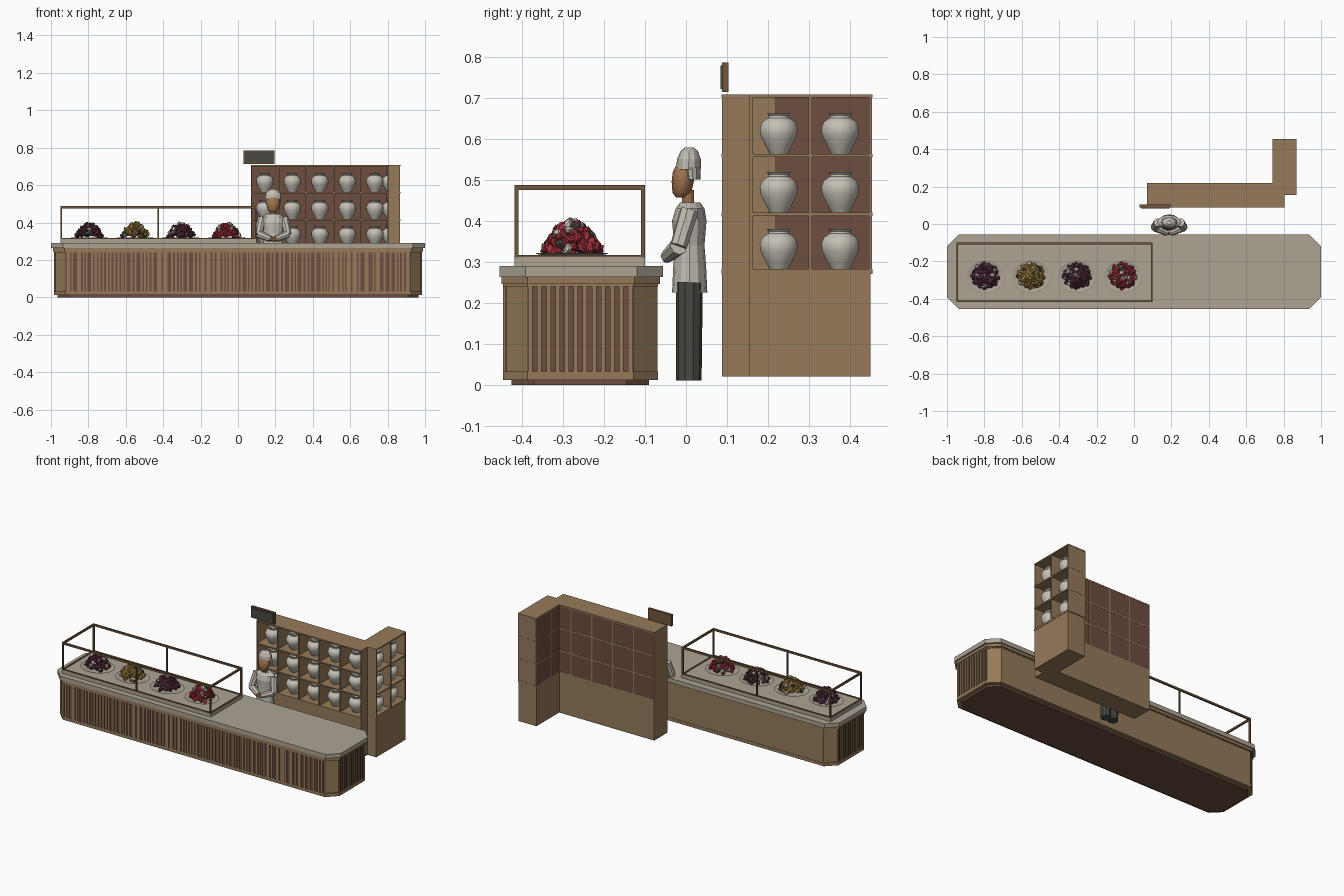
import bpy, bmesh, math, random
from mathutils import Matrix, Vector

random.seed(4)
if "Cube" in bpy.data.objects:
    bpy.data.objects.remove(bpy.data.objects["Cube"])


def material(name, *srgb):
    m = bpy.data.materials.new(name)
    m.use_nodes = True
    col = [(c / 255 / 12.92) if c < 11 else ((c / 255 + 0.055) / 1.055) ** 2.4 for c in srgb] + [1]
    m.diffuse_color = col
    m.node_tree.nodes["Principled BSDF"].inputs["Base Color"].default_value = col
    return m


WOOD = material("oak wood", 150, 122, 90)
RED_WOOD = material("red brown wood", 110, 77, 64)
DARK_WOOD = material("dark frame wood", 112, 86, 60)
STONE = material("warm grey stone", 173, 163, 148)
PALE = material("pale ceramic", 196, 191, 180)
CHARCOAL = material("charcoal", 72, 73, 66)
SKIN = material("tan skin", 158, 116, 76)
PURPLE = material("purple food", 92, 46, 68)
GOLD = material("golden food", 165, 130, 62)
CRIMSON = material("crimson food", 165, 50, 62)


def finish(name, bm, *mats, smooth=False):
    bmesh.ops.recalc_face_normals(bm, faces=bm.faces)
    mesh = bpy.data.meshes.new(name)
    bm.to_mesh(mesh)
    bm.free()
    for m in mats:
        mesh.materials.append(m)
    ob = bpy.data.objects.new(name, mesh)
    bpy.context.collection.objects.link(ob)
    if smooth:
        bpy.ops.object.select_all(action="DESELECT")
        ob.select_set(True)
        bpy.context.view_layer.objects.active = ob
        bpy.ops.object.shade_smooth_by_angle(angle=math.radians(40))
    return ob


def boxes(name, mat, *bounds):
    """One object from boxes given as x0, x1, y0, y1, z0, z1."""
    bm = bmesh.new()
    for x0, x1, y0, y1, z0, z1 in bounds:
        mid = Vector((x0 + x1, y0 + y1, z0 + z1)) / 2
        size = Matrix.Diagonal((x1 - x0, y1 - y0, z1 - z0, 1))
        bmesh.ops.create_cube(bm, size=1, matrix=Matrix.Translation(mid) @ size)
    return finish(name, bm, mat)


def octagon(name, mat, hx, y0, y1, z0, z1, c):
    """Long slab with cut corners."""
    bm = bmesh.new()
    pts = [(-hx + c, y0), (hx - c, y0), (hx, y0 + c), (hx, y1 - c),
           (hx - c, y1), (-hx + c, y1), (-hx, y1 - c), (-hx, y0 + c)]
    face = bm.faces.new([bm.verts.new((x, y, z0)) for x, y in pts])
    top = bmesh.ops.extrude_face_region(bm, geom=[face])["geom"]
    bmesh.ops.translate(bm, vec=(0, 0, z1 - z0), verts=[v for v in top if isinstance(v, bmesh.types.BMVert)])
    return finish(name, bm, mat)


def loft(name, mat, rings, x=0, y=0, z=0, sides=12, smooth=False):
    """Stacked ellipses given as height, x radius, y radius, y offset."""
    bm = bmesh.new()
    loops = []
    for h, rx, ry, oy in rings:
        loops.append([bm.verts.new((x + rx * math.cos(a), y + oy + ry * math.sin(a), z + h))
                      for a in (math.tau * i / sides for i in range(sides))])
    for a, b in zip(loops, loops[1:]):
        for i in range(sides):
            j = (i + 1) % sides
            bm.faces.new((a[i], a[j], b[j], b[i]))
    bm.faces.new(loops[0])
    bm.faces.new(loops[-1])
    return finish(name, bm, mat, smooth=smooth)


def limb(name, mat, a, b, r0, r1, sides=8):
    a, b = Vector(a), Vector(b)
    bm = bmesh.new()
    turn = (b - a).to_track_quat("Z", "Y").to_matrix().to_4x4()
    bmesh.ops.create_cone(bm, cap_ends=True, segments=sides, radius1=r0, radius2=r1,
                          depth=(b - a).length, matrix=Matrix.Translation((a + b) / 2) @ turn)
    return finish(name, bm, mat)


# Counter body, rails and top
octagon("counter_plinth", RED_WOOD, 0.965, -0.425, -0.09, 0, 0.014, 0.055)
octagon("counter_body", WOOD, 0.978, -0.439, -0.07, 0.012, 0.246, 0.058)
octagon("counter_bottom_rail", WOOD, 0.985, -0.446, -0.068, 0.012, 0.032, 0.06)
octagon("counter_top_rail", WOOD, 0.985, -0.446, -0.068, 0.24, 0.248, 0.06)
octagon("counter_moulding", WOOD, 0.99, -0.45, -0.063, 0.246, 0.264, 0.063)
octagon("counter_top", STONE, 1.0, -0.455, -0.056, 0.263, 0.29, 0.064)

# Recessed panels with vertical slats on the front and both ends
Z0, Z1 = 0.032, 0.24
panels = [(-0.91, 0.91, -0.441, -0.438, Z0, Z1)]
slats, x = [], -0.91
while x < 0.9:
    w = random.choice((0.008, 0.011, 0.011, 0.022))
    slats.append((x, min(x + w, 0.91), -0.446, -0.44, Z0, Z1))
    x += w + random.choice((0.008, 0.01, 0.01, 0.02))
for s in (-1, 1):
    xs = sorted((s * 0.977, s * 0.98))
    panels.append((*xs, -0.385, -0.13, Z0, Z1))
    xs = sorted((s * 0.979, s * 0.985))
    for i in range(12):
        y = -0.385 + i * 0.0222
        slats.append((*xs, y, y + 0.011, Z0, Z1))
boxes("counter_panels", RED_WOOD, *panels)
boxes("counter_slats", WOOD, *slats)

# Display case: stone base and open frame
L, R, F, B, T, W = -0.95, 0.10, -0.418, -0.1, 0.487, 0.01
boxes("display_base", STONE, (L, R, F, B, 0.288, 0.313))
bars = [(x, x + W, y, y + W, 0.31, T) for x in (L, R - W) for y in (F, B - W)]
bars += [(-0.43, -0.422, y, y + 0.008, 0.31, T) for y in (F, B - W)]
for z0, z1 in ((0.311, 0.317), (T - 0.012, T)):
    bars += [(L, R, y, y + W, z0, z1) for y in (F, B - W)]
    bars += [(x, x + W, F, B, z0, z1) for x in (L, R - W)]
boxes("display_frame", DARK_WOOD, *bars)

# Plates heaped with food
heaps = (("purple_left", PURPLE), ("golden", GOLD), ("purple_right", PURPLE), ("crimson", CRIMSON))
for i, (label, colour) in enumerate(heaps):
    cx, cy = -0.795 + i * 0.245, -0.278
    loft(label + "_plate", STONE, [(0, 0.07, 0.06, 0), (0.007, 0.105, 0.09, 0),
                                   (0.008, 0.1, 0.085, 0), (0.004, 0.08, 0.07, 0)],
         cx, cy, 0.313, 24)
    bm = bmesh.new()
    for k in range(75):
        r = math.sqrt((k + 0.5) / 75)
        a = k * 2.4
        pos = (cx + 0.07 * r * math.cos(a), cy + 0.065 * r * math.sin(a),
               0.325 + 0.063 * (1 - r * r) + random.uniform(-0.006, 0.008))
        spin = Matrix.Rotation(random.uniform(0, 6), 4, "Z") @ Matrix.Rotation(random.uniform(0, 3), 4, "X")
        new = bmesh.ops.create_icosphere(bm, subdivisions=1, radius=0.013, matrix=Matrix.Translation(pos)
                                         @ spin @ Matrix.Diagonal((1, 0.75, 1.25, 1)))["verts"]
        kind = random.choices((0, 1, 2), (8, 1, 1))[0]
        for f in {f for v in new for f in v.link_faces}:
            f.material_index = kind
    finish(label + "_food", bm, colour, CHARCOAL, PALE)

# Corner shelving: closed cabinets below
boxes("cabinet_base", WOOD, (0.07, 0.805, 0.088, 0.22, 0.02, 0.272),
      (0.74, 0.866, 0.155, 0.45, 0.02, 0.272))

# Open shelves above, with boards, uprights and back panels
levels = [(0.27, 0.282), (0.412, 0.42), (0.555, 0.563), (0.7, 0.708)]
boards = [(0.07, 0.805, 0.087, 0.22, *z) for z in levels]
boards += [(0.74, 0.868, 0.155, 0.455, *z) for z in levels]
uprights = [(max(0.07, x - 0.004), min(0.805, x + 0.004), 0.088, 0.22, 0.272, 0.706)
            for x in (0.07 + 0.147 * k for k in range(6))]
uprights += [(0.8 if y < 0.2 else 0.74, 0.867, y - 0.004, y + 0.004, 0.272, 0.706)
             for y in (0.159, 0.303, 0.45)]
boxes("shelf_boards", WOOD, *boards)
boxes("shelf_uprights", WOOD, *uprights)
boxes("shelf_back_panels", RED_WOOD, (0.072, 0.796, 0.212, 0.219, 0.275, 0.706),
      (0.741, 0.747, 0.215, 0.447, 0.275, 0.706))

# Jars, one in every shelf bay
jar = [(0, 0.022, 0.022, 0), (0.02, 0.033, 0.033, 0), (0.045, 0.045, 0.045, 0), (0.062, 0.047, 0.047, 0),
       (0.078, 0.041, 0.041, 0), (0.088, 0.026, 0.026, 0), (0.093, 0.025, 0.025, 0),
       (0.099, 0.03, 0.03, 0), (0.099, 0.023, 0.023, 0), (0.088, 0.018, 0.018, 0)]
spots = [(0.1435 + 0.147 * k, 0.15) for k in range(5)] + [(0.815, 0.226), (0.81, 0.376)]
for z in (0.281, 0.42, 0.563):
    for sx, sy in spots:
        loft("jar", PALE, jar, sx, sy, z, 18, smooth=True)

# Blank sign board over the shelf corner
boxes("sign_frame", DARK_WOOD, (0.03, 0.196, 0.088, 0.104, 0.714, 0.786))
boxes("sign_face", CHARCOAL, (0.037, 0.189, 0.084, 0.09, 0.721, 0.779))

# Attendant: legs, shirt, folded arms, head and cap
PX = 0.188
for s in (-1, 1):
    limb("trouser_leg", CHARCOAL, (PX + s * 0.026, 0.007, 0.01), (PX + s * 0.026, 0.008, 0.25), 0.031, 0.033, 10)
    shoulder = (PX + s * 0.06, 0.008, 0.425)
    elbow = (PX + s * 0.078, -0.018, 0.338)
    limb("upper_sleeve", PALE, shoulder, elbow, 0.023, 0.021)
    limb("lower_sleeve", PALE, elbow, (PX + s * 0.012, -0.047, 0.312), 0.022, 0.016)
    limb("hand", SKIN, (PX + s * 0.016, -0.046, 0.314), (PX - s * 0.008, -0.05, 0.305), 0.012, 0.008, 6)
loft("shirt", PALE, [(0.225, 0.056, 0.043, 0.009), (0.29, 0.053, 0.04, 0.009), (0.34, 0.051, 0.037, 0.008),
                     (0.4, 0.06, 0.042, 0.008), (0.43, 0.064, 0.035, 0.01), (0.445, 0.035, 0.024, 0.01)], PX)
loft("neck", SKIN, [(0.44, 0.015, 0.015, 0.005), (0.475, 0.015, 0.015, 0.005)], PX)
loft("head", SKIN, [(0.456, 0.014, 0.012, -0.012), (0.468, 0.029, 0.023, -0.01), (0.495, 0.036, 0.027, -0.008),
                    (0.52, 0.035, 0.026, -0.006), (0.535, 0.025, 0.02, -0.004)], PX, smooth=True)
loft("cap_crown", PALE, [(0.525, 0.043, 0.03, 0.006), (0.55, 0.042, 0.029, 0.007),
                         (0.57, 0.03, 0.021, 0.008), (0.579, 0.013, 0.01, 0.008)], PX)
loft("cap_back", PALE, [(0.5, 0.041, 0.018, 0.017), (0.53, 0.043, 0.021, 0.015)], PX)
